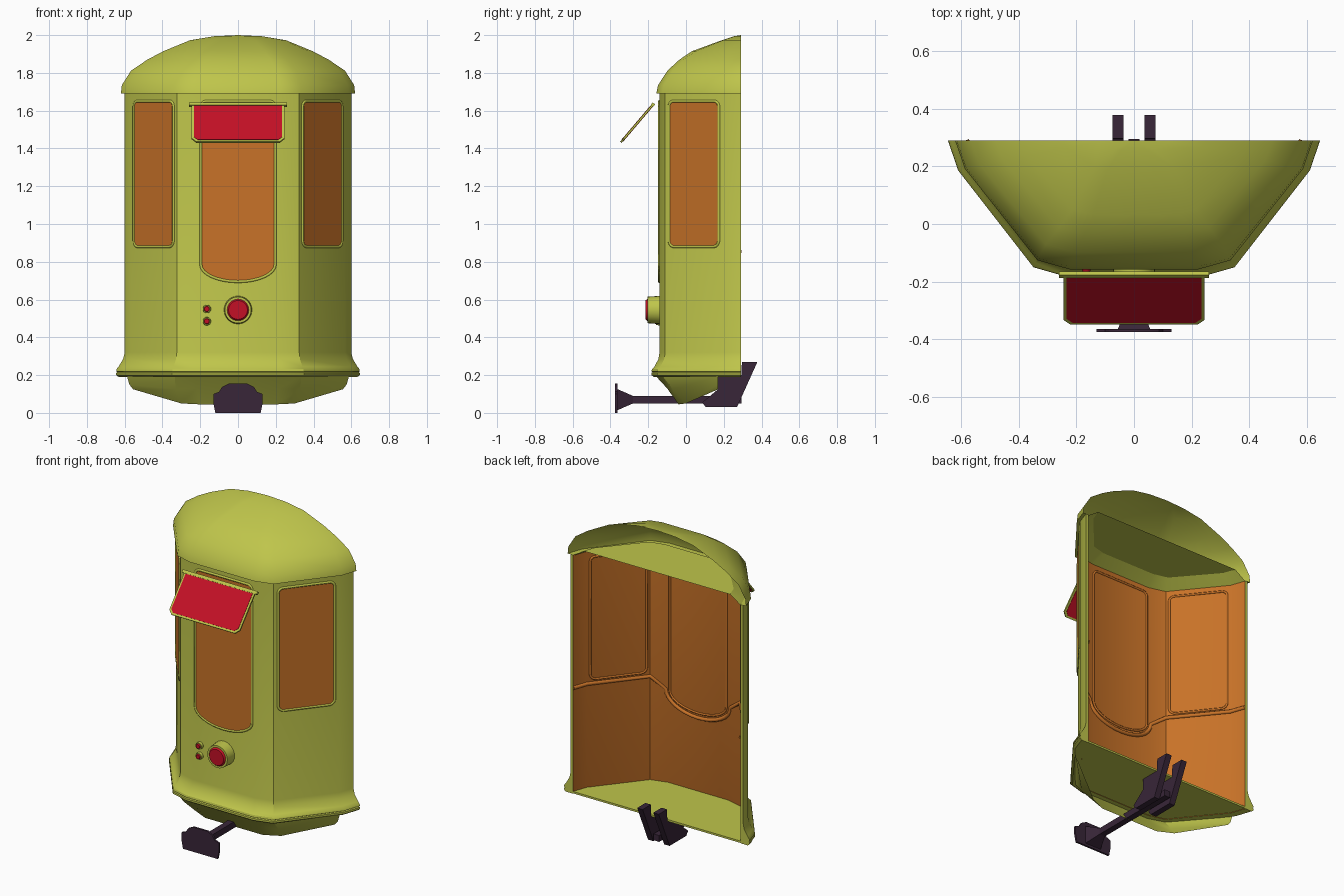
import bpy, bmesh, math
from mathutils import Vector, Matrix

cube = bpy.data.objects.get("Cube")
if cube:
    bpy.data.objects.remove(cube)

BACK = 0.29  # y of the open rear plane


def material(name, rgb):
    m = bpy.data.materials.new(name)
    m.use_nodes = True
    m.diffuse_color = (*rgb, 1)
    m.node_tree.nodes["Principled BSDF"].inputs["Base Color"].default_value = (*rgb, 1)
    return m


GREEN = material("olive green paint", (0.52, 0.56, 0.07))
ORANGE = material("orange lining", (0.58, 0.17, 0.021))
RED = material("red", (0.55, 0.005, 0.019))
DARK = material("dark purple metal", (0.04, 0.019, 0.04))


def finish(name, bm, mats, angle=30):
    bmesh.ops.remove_doubles(bm, verts=bm.verts, dist=0.0001)
    bmesh.ops.recalc_face_normals(bm, faces=bm.faces)
    me = bpy.data.meshes.new(name)
    bm.to_mesh(me)
    bm.free()
    for m in mats:
        me.materials.append(m)
    me.shade_smooth()
    me.set_sharp_from_angle(angle=math.radians(angle))
    ob = bpy.data.objects.new(name, me)
    bpy.context.collection.objects.link(ob)
    return ob


def mirror(half):
    """Complete a half row of points across x = 0."""
    return [Vector(p) for p in half] + [Vector((-x, y, z)) for x, y, z in reversed(half)]


def plan(z, width, depth):
    """Faceted plan outline of the cab at one height."""
    half = [(1, 0), (0.945, 0.22), (0.54, 0.93), (0.36, 1)]
    return mirror([(x * width, BACK - y * depth, z) for x, y in half])


def skin(name, rows, mats, closed=False, cap=False, lining_from=None, angle=30):
    """Bridge rows of points; a closed skin also gets its two rear end faces."""
    bm = bmesh.new()
    vs = [[bm.verts.new(p) for p in row] for row in rows]
    n = len(rows)
    for i in range(n if closed else n - 1):
        a, b = vs[i], vs[(i + 1) % n]
        for j in range(len(a) - 1):
            f = bm.faces.new((a[j], a[j + 1], b[j + 1], b[j]))
            if lining_from is not None and i >= lining_from:
                f.material_index = 1
    if closed:
        bm.faces.new([r[0] for r in vs])
        bm.faces.new([r[-1] for r in reversed(vs)])
    if cap:
        bm.faces.new(vs[-1])
    return finish(name, bm, mats, angle)


def prism(name, pts, origin, u, v, thick, mat):
    """Extrude a flat outline equally to both sides of its plane."""
    u, v, o = Vector(u), Vector(v), Vector(origin)
    n = u.cross(v).normalized() * thick
    bm = bmesh.new()
    f = bm.faces.new([bm.verts.new(o + u * a + v * b - n / 2) for a, b in pts])
    ext = bmesh.ops.extrude_face_region(bm, geom=[f])["geom"]
    bmesh.ops.translate(bm, vec=n, verts=[e for e in ext if isinstance(e, bmesh.types.BMVert)])
    return finish(name, bm, [mat])


def cone(name, x, z, y_rear, y_front, r_rear, r_front, mat, sides=24):
    """Round or square frustum along y."""
    bm = bmesh.new()
    mtx = (Matrix.Translation((x, (y_rear + y_front) / 2, z))
           @ Matrix.Rotation(math.pi / 2, 4, 'X') @ Matrix.Rotation(math.pi / 4, 4, 'Z'))
    bmesh.ops.create_cone(bm, cap_ends=True, segments=sides, radius1=r_rear,
                          radius2=r_front, depth=y_rear - y_front, matrix=mtx)
    return finish(name, bm, [mat])


def tube(name, pts, radius, mat, cyclic=True):
    cu = bpy.data.curves.new(name, 'CURVE')
    cu.dimensions = '3D'
    cu.bevel_depth = radius
    cu.bevel_resolution = 1
    sp = cu.splines.new('POLY')
    sp.points.add(len(pts) - 1)
    for q, p in zip(sp.points, pts):
        q.co = (*p, 1)
    sp.use_cyclic_u = cyclic
    cu.materials.append(mat)
    bpy.context.collection.objects.link(bpy.data.objects.new(name, cu))


def window_outline(w, z0, z1, rx, rz, r=0.03, steps=8):
    """Rounded rectangle whose bottom corners may be wide ellipses."""
    corners = [(w - r, z1 - r, r, r, 0), (r - w, z1 - r, r, r, 1),
               (rx - w, z0 + rz, rx, rz, 2), (w - rx, z0 + rz, rx, rz, 3)]
    pts = []
    for cx, cz, ax, az, quarter in corners:
        for i in range(steps + 1):
            t = (quarter + i / steps) * math.pi / 2
            p = (cx + ax * math.cos(t), cz + az * math.sin(t))
            if not pts or math.dist(p, pts[-1]) > 0.001:
                pts.append(p)
    return pts


# Cab wall: bumper ribs, flared foot, outer wall, then orange lining inside
outer = [(0.19, 0.585, 0.415), (0.19, 0.632, 0.46), (0.2, 0.645, 0.473), (0.212, 0.645, 0.473),
         (0.216, 0.638, 0.466), (0.22, 0.645, 0.473), (0.232, 0.643, 0.47),
         (0.245, 0.632, 0.457), (0.285, 0.608, 0.436), (0.32, 0.6, 0.43), (1.69, 0.6, 0.43)]
inner = [(1.69, 0.583, 0.412), (0.2, 0.583, 0.412)]
skin("cab_wall", [plan(*r) for r in outer + inner], [GREEN, ORANGE],
     closed=True, lining_from=len(outer))

# Domed roof, open at the rear
dome = [(1.69, 0.6, 0.43), (1.69, 0.62, 0.447), (1.735, 0.615, 0.438), (1.812, 0.566, 0.388),
        (1.87, 0.48, 0.325), (1.915, 0.395, 0.258), (1.973, 0.254, 0.1),
        (1.994, 0.127, 0.035), (2.0, 0, 0)]
skin("roof_dome", [plan(*r) for r in dome], [GREEN], angle=50)

# Raised ceiling with coving, and floor
skin("ceiling", [plan(1.685, 0.585, 0.415), plan(1.735, 0.51, 0.34)], [GREEN], cap=True)
prism("floor", [p.xy for p in plan(0, 0.59, 0.42)], (0, 0, 0.198), (1, 0, 0), (0, 1, 0), 0.012, GREEN)

# Underbody skirt, tucked in toward the bottom
skin("underbody_skirt", [
    mirror([(0.588, 0.17, 0.195), (0.335, -0.125, 0.195), (0.225, -0.16, 0.195)]),
    mirror([(0.575, 0.17, 0.15), (0.33, -0.07, 0.125), (0.22, -0.1, 0.13)]),
    mirror([(0.555, 0.17, 0.125), (0.3, 0, 0.05), (0.2, -0.04, 0.045)])], [GREEN])

# Windows: pane and frame outside, raised outline inside
wall, lining = plan(0, 0.6, 0.43), plan(0, 0.583, 0.412)
side_shape = window_outline(0.168, 0.88, 1.65, 0.035, 0.035)
front_shape = window_outline(0.197, 0.695, 1.65, 0.197, 0.09)
UP = Vector((0, 0, 1))
for label, i, shape in (("left", 1, side_shape), ("front", 3, front_shape), ("right", 5, side_shape)):
    u = (wall[i + 1] - wall[i]).normalized()
    mid = (wall[i] + wall[i + 1]) / 2
    mid_in = (lining[i] + lining[i + 1]) / 2
    prism(label + "_window_pane", shape, mid, u, UP, 0.008, ORANGE)
    tube(label + "_window_frame", [mid + u * a + UP * b for a, b in shape], 0.008, GREEN)
    tube(label + "_window_inner_frame", [mid_in + u * a + UP * b for a, b in shape], 0.007, ORANGE)

# Waist trim inside, dipping below the front window
dip = []
for i in range(17):
    t = math.pi * i / 16
    dip.append(Vector((0.225 * math.cos(t), lining[3].y, 0.79 - 0.125 * math.sin(t))))
lift = UP * 0.855
tube("waist_trim", [p + lift for p in lining[:3]] + dip + [p + lift for p in lining[5:]],
     0.012, ORANGE, cyclic=False)

# Tilted awning over the front window
slope = Vector((0, -0.17, -0.2)).normalized()
top = Vector((0, -0.175, 1.632))


def awning_shape(w, v0, v1, c):
    return [(-w, v0), (w, v0), (w, v1 - c), (w - c, v1), (c - w, v1), (-w, v1 - c)]


prism("awning_frame", awning_shape(0.245, 0, 0.262, 0.025), top, (1, 0, 0), slope, 0.01, GREEN)
prism("awning_panel", awning_shape(0.233, 0.012, 0.25, 0.02), top, (1, 0, 0), slope, 0.014, RED)
prism("awning_rail", [(-0.26, -0.008), (0.26, -0.008), (0.26, 0.01), (-0.26, 0.01)],
      top, (1, 0, 0), slope, 0.016, GREEN)

# Headlight and two small marker lights
cone("headlight_housing", 0, 0.545, -0.13, -0.205, 0.075, 0.07, GREEN)
cone("headlight_lens", 0, 0.545, -0.2, -0.215, 0.061, 0.05, RED)
for label, z in (("upper", 0.55), ("lower", 0.485)):
    cone(label + "_marker_housing", -0.165, z, -0.13, -0.158, 0.023, 0.021, GREEN, 12)
    cone(label + "_marker_lens", -0.165, z, -0.15, -0.165, 0.019, 0.013, RED, 12)

# Coupler: head plate, funnel, draw bar and two rear bracket plates
head = [(0.12, 0), (0.13, 0.05), (0.13, 0.1), (0.1, 0.112), (0.085, 0.137), (0.05, 0.155)]
prism("coupler_head", head + [(-x, z) for x, z in reversed(head)],
      (0, -0.369, 0), (1, 0, 0), UP, 0.012, DARK)
cone("coupler_funnel", 0, 0.07, -0.28, -0.365, 0.028, 0.08, DARK, 4)
cone("draw_bar", 0, 0.07, 0.295, -0.285, 0.028, 0.028, DARK, 4)
bracket = [(0.105, 0.03), (0.27, 0.03), (0.378, 0.27), (0.296, 0.27), (0.292, 0.192),
           (0.17, 0.192), (0.17, 0.125), (0.085, 0.055)]
for label, x in (("left", 0.056), ("right", -0.056)):
    prism(label + "_coupler_bracket", bracket, (x, 0, 0), (0, 1, 0), UP, 0.038, DARK)
